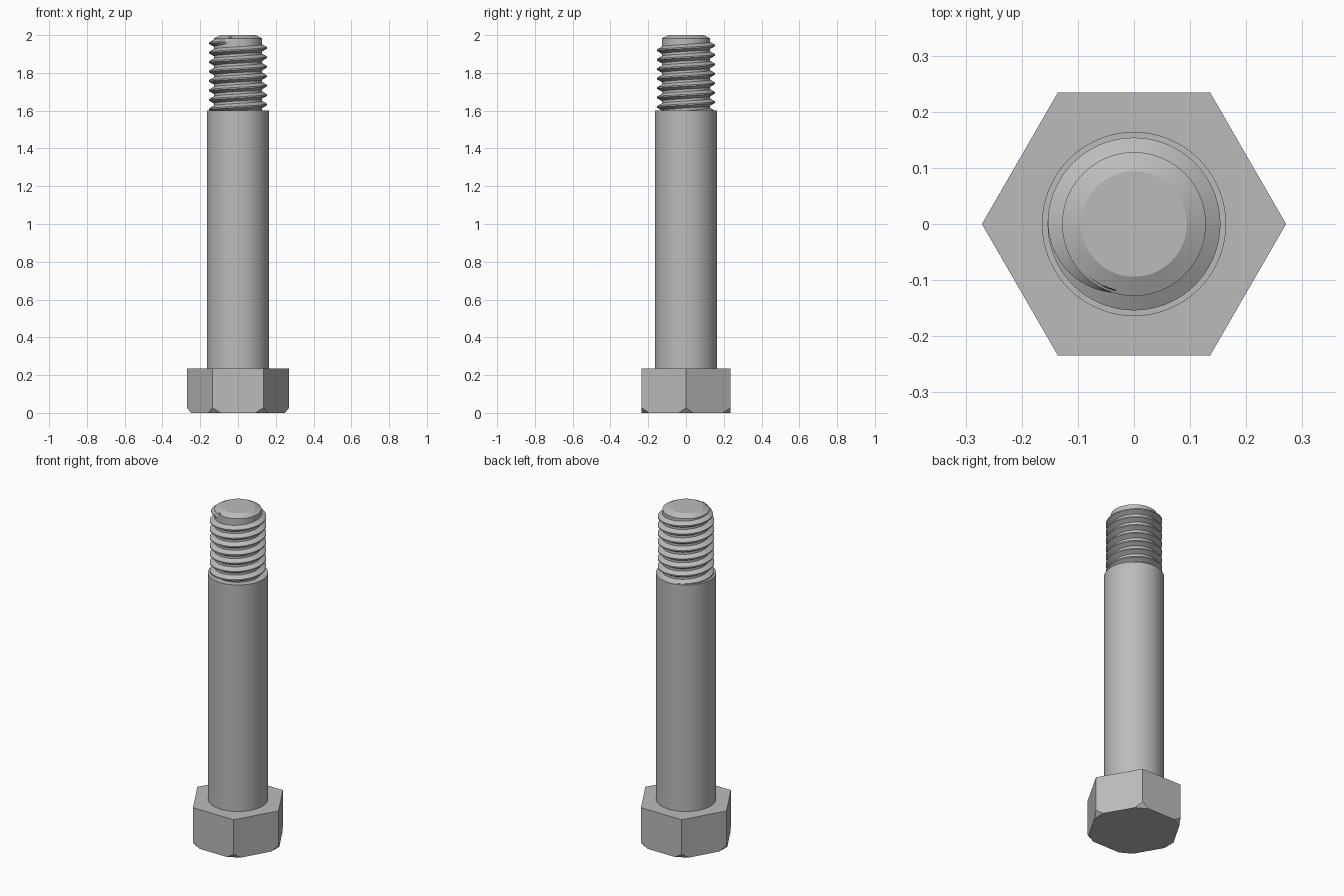
import bpy, bmesh, math
from mathutils import Vector

cube = bpy.data.objects.get("Cube")
if cube:
    bpy.data.objects.remove(cube)

steel = bpy.data.materials.new("grey steel")
steel.use_nodes = True
GREY = (0.5, 0.5, 0.5, 1)
steel.diffuse_color = GREY
steel.node_tree.nodes["Principled BSDF"].inputs["Base Color"].default_value = GREY


def finish(name, bm, angle):
    """Turn a bmesh into a steel object, smooth below the given angle."""
    bmesh.ops.recalc_face_normals(bm, faces=bm.faces)
    mesh = bpy.data.meshes.new(name)
    bm.to_mesh(mesh)
    bm.free()
    obj = bpy.data.objects.new(name, mesh)
    bpy.context.collection.objects.link(obj)
    mesh.materials.append(steel)
    bpy.ops.object.select_all(action='DESELECT')
    obj.select_set(True)
    bpy.context.view_layer.objects.active = obj
    bpy.ops.object.shade_smooth_by_angle(angle=math.radians(angle))
    return obj


def ring(bm, radius, z, sides):
    return [bm.verts.new((radius * math.cos(math.tau * i / sides),
                          radius * math.sin(math.tau * i / sides), z)) for i in range(sides)]


def lathe(profile, sides):
    """Closed solid from (radius, z) rings, listed bottom to top."""
    bm = bmesh.new()
    rings = [ring(bm, r, z, sides) for r, z in profile]
    for low, high in zip(rings, rings[1:]):
        for i in range(sides):
            j = (i + 1) % sides
            bm.faces.new((low[i], low[j], high[j], high[i]))
    bm.faces.new(rings[0][::-1])
    bm.faces.new(rings[-1])
    return bm


# Hexagonal head with its lower corners cut off
HEX_R, HEAD_H, CUT_IN, CUT_UP = 0.271, 0.236, 0.022, 0.028
head = lathe([(HEX_R, 0), (HEX_R, HEAD_H)], 6)
for k in range(6):
    a = math.tau * k / 6
    out = Vector((math.cos(a), math.sin(a), 0))
    cut = bmesh.ops.bisect_plane(
        head, geom=head.verts[:] + head.edges[:] + head.faces[:],
        plane_co=out * (HEX_R - CUT_IN), plane_no=out * CUT_UP - Vector((0, 0, CUT_IN)),
        clear_outer=True)
    edges = [e for e in cut["geom_cut"] if isinstance(e, bmesh.types.BMEdge)]
    bmesh.ops.holes_fill(head, edges=edges, sides=0)
finish("hex_head", head, 10)

# Plain shank
SHANK_TOP = 1.6
finish("shank", lathe([(0.164, HEAD_H - 0.01), (0.164, SHANK_TOP)], 96), 30)

# Threaded core with chamfered tip
CORE_R = 0.128
finish("thread_core", lathe([(CORE_R, SHANK_TOP - 0.01), (CORE_R, 1.983), (0.094, 2)], 96), 20)

# Right-handed helical thread, fading into the core at its upper end
PITCH, CREST_R, STEPS = 0.05, 0.154, 72
END = math.radians(255)
FADE = math.radians(85)
TURNS = 7.8
thread = bmesh.new()
rows = []
count = int(TURNS * STEPS)
for n in range(count + 1):
    t = END - math.tau * (count - n) / STEPS
    z = 1.945 + PITCH * (t - math.pi / 2) / math.tau
    s = min(1, (END - t) / FADE)
    s = math.sin(s * math.pi / 2)
    crest = CORE_R - 0.001 + (CREST_R - CORE_R + 0.001) * s
    section = [(CORE_R - 0.006, -0.022), (crest, -0.0035), (crest, 0.0035), (CORE_R - 0.006, 0.022)]
    rows.append([thread.verts.new((r * math.cos(t), r * math.sin(t), z + dz)) for r, dz in section])
for a, b in zip(rows, rows[1:]):
    for i in range(4):
        j = (i + 1) % 4
        thread.faces.new((a[i], a[j], b[j], b[i]))
thread.faces.new(rows[0])
thread.faces.new(rows[-1][::-1])
finish("helical_thread", thread, 30)
